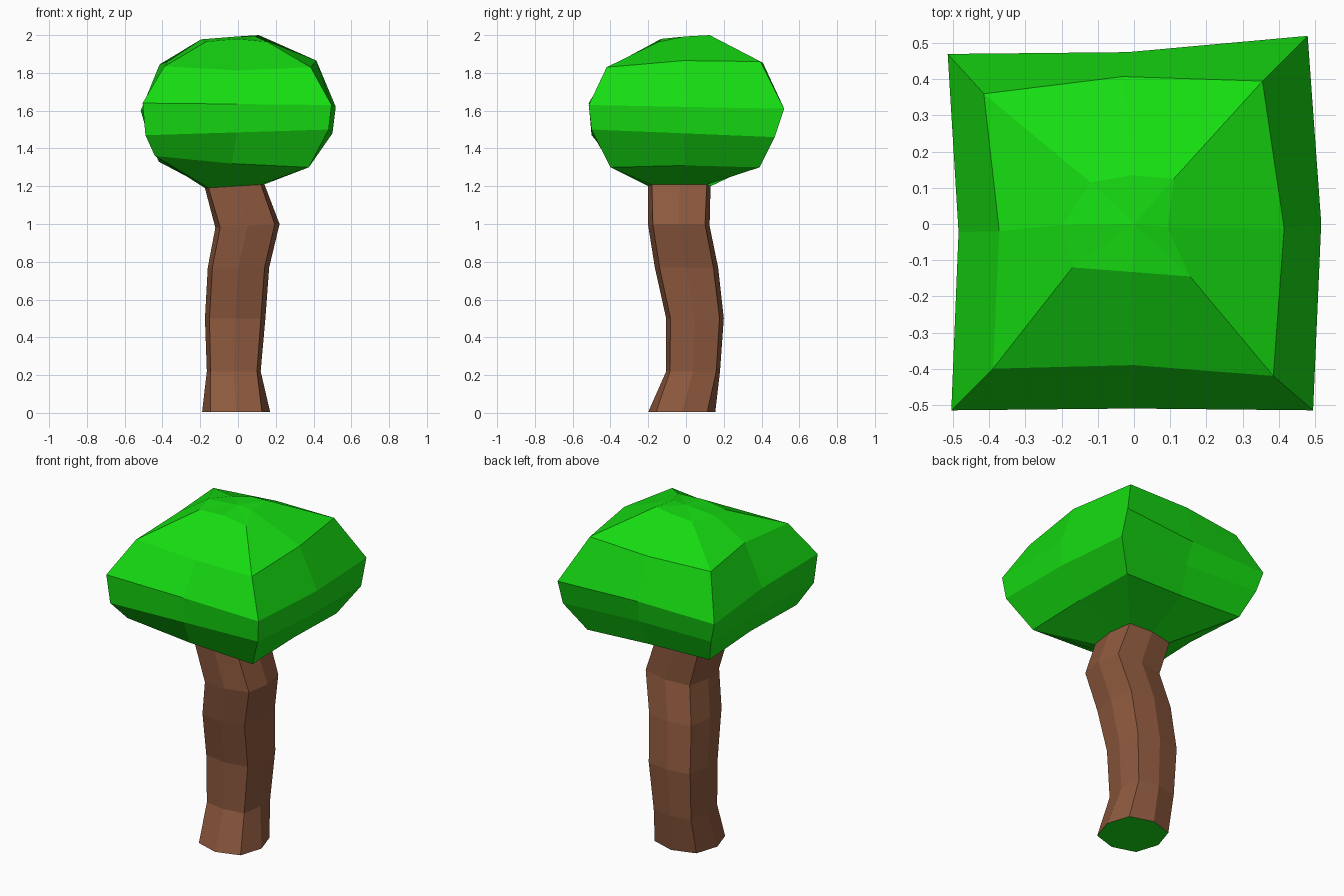
import bpy, bmesh

if "Cube" in bpy.data.objects:
    bpy.data.objects.remove(bpy.data.objects["Cube"])


def material(name, color):
    m = bpy.data.materials.new(name)
    m.diffuse_color = (*color, 1)
    m.use_nodes = True
    m.node_tree.nodes["Principled BSDF"].inputs["Base Color"].default_value = m.diffuse_color
    return m


green = material("leaf green", (0.008, 0.72, 0.006))
brown = material("bark brown", (0.27, 0.1, 0.048))


def loft(name, rings, mats):
    """Skin a stack of eight-point rings with flat quads."""
    bm = bmesh.new()
    loops = [[bm.verts.new(p) for p in ring] for ring in rings]
    for a, b in zip(loops, loops[1:]):
        for i in range(8):
            j = (i + 1) % 8
            bm.faces.new((a[i], a[j], b[j], b[i]))
    me = bpy.data.meshes.new(name)
    for m in mats:
        me.materials.append(m)
    ob = bpy.data.objects.new(name, me)
    bpy.context.collection.objects.link(ob)
    return bm, loops, ob


def trunk_ring(z, x0, x1, y0, y1, k, tilt=0.0):
    """Rounded square from its bounds; k sets how far the corners reach."""
    cx, cy, hx, hy = (x0 + x1) / 2, (y0 + y1) / 2, (x1 - x0) / 2, (y1 - y0) / 2
    dirs = [(-k, -k), (0, -1), (k, -k), (1, 0), (k, k), (0, 1), (-k, k), (-1, 0)]
    return [(cx + u * hx, cy + v * hy, z + tilt * u) for u, v in dirs]


def crown_ring(corners, push, lift=(0, 0, 0, 0)):
    """Four corners (FL, FR, BR, BL) with side midpoints pushed outward."""
    out = []
    normals = [(0, -1), (1, 0), (0, 1), (-1, 0)]
    for i, c in enumerate(corners):
        d = corners[(i + 1) % 4]
        n = normals[i]
        mid = [(c[k] + d[k]) / 2 for k in range(3)]
        out += [c, (mid[0] + n[0] * push[i], mid[1] + n[1] * push[i], mid[2] + lift[i])]
    return out


# Wobbly trunk
trunk_rings = [
    trunk_ring(0.005, -0.19, 0.17, -0.20, 0.155, 0.76),
    trunk_ring(0.22, -0.165, 0.12, -0.105, 0.18, 0.86),
    trunk_ring(0.50, -0.175, 0.145, -0.105, 0.20, 0.85),
    trunk_ring(0.77, -0.16, 0.165, -0.165, 0.17, 0.85),
    trunk_ring(0.99, -0.12, 0.22, -0.20, 0.125, 0.85, 0.01),
    trunk_ring(1.20, -0.175, 0.14, -0.20, 0.13, 0.88, 0.01),
]
bm, loops, trunk = loft("trunk", trunk_rings, [brown, green])
base = bm.faces.new(loops[0][::-1])
base.material_index = 1
bm.to_mesh(trunk.data)
bm.free()

# Boxy leaf crown growing out of the trunk's top ring
crown_rings = [
    trunk_rings[-1],
    crown_ring([(-0.44, -0.41, 1.36), (0.375, -0.40, 1.30), (0.375, 0.39, 1.30), (-0.42, 0.38, 1.33)],
               (0, 0, -0.01, -0.02), (-0.01, 0.01, 0, 0)),
    crown_ring([(-0.49, -0.50, 1.47), (0.48, -0.50, 1.50), (0.48, 0.47, 1.46), (-0.48, 0.45, 1.48)],
               (0, 0.02, -0.02, -0.02)),
    crown_ring([(-0.505, -0.515, 1.64), (0.495, -0.515, 1.63), (0.48, 0.52, 1.61), (-0.515, 0.47, 1.60)],
               (-0.005, 0.03, -0.02, -0.025)),
    crown_ring([(-0.39, -0.40, 1.835), (0.385, -0.42, 1.83), (0.355, 0.395, 1.86), (-0.415, 0.36, 1.845)],
               (-0.02, 0.045, 0.03, -0.03), (-0.02, 0.02, 0, 0.02)),
    crown_ring([(-0.17, -0.12, 1.965), (0.155, -0.145, 1.965), (0.11, 0.125, 2.0), (-0.12, 0.115, 1.97)],
               (0, -0.04, 0.015, 0.05), (0.015, 0.01, 0.005, 0.01)),
]
bm, loops, crown = loft("leaf_crown", crown_rings, [green])
tip = bm.verts.new((0, 0, 1.993))
for i in range(8):
    bm.faces.new((loops[-1][i], loops[-1][(i + 1) % 8], tip))
bm.to_mesh(crown.data)
bm.free()
